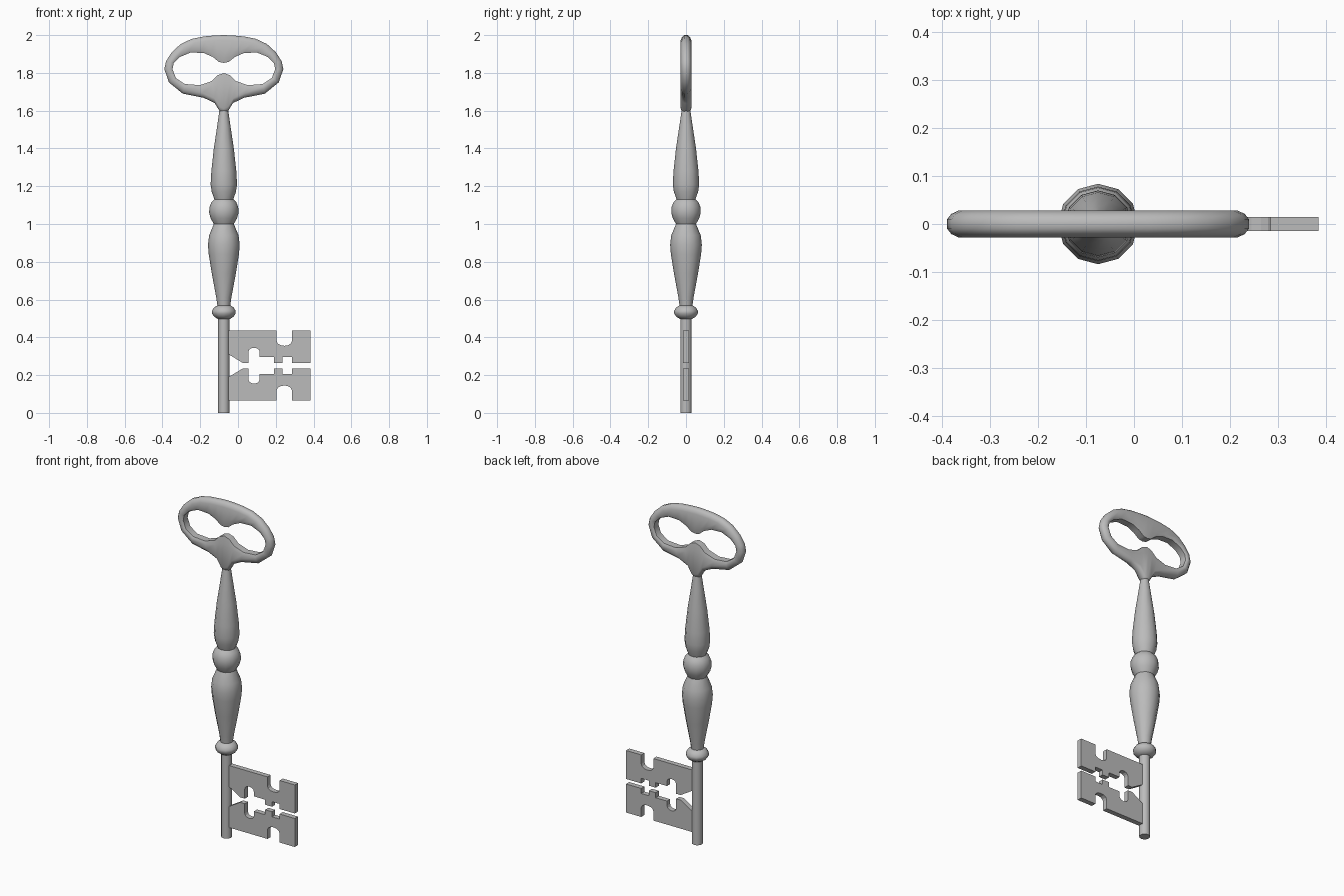
import bpy, bmesh, math
from mathutils import Vector

cube = bpy.data.objects.get("Cube")
if cube:
    bpy.data.objects.remove(cube, do_unlink=True)

AXIS = -0.075  # x of the shaft

steel = bpy.data.materials.new("grey steel")
steel.use_nodes = True
steel.diffuse_color = (0.5, 0.5, 0.5, 1)
steel.node_tree.nodes["Principled BSDF"].inputs["Base Color"].default_value = (0.5, 0.5, 0.5, 1)


def finish(name, bm, angle=None):
    bmesh.ops.recalc_face_normals(bm, faces=bm.faces)
    mesh = bpy.data.meshes.new(name)
    bm.to_mesh(mesh)
    bm.free()
    mesh.materials.append(steel)
    obj = bpy.data.objects.new(name, mesh)
    bpy.context.collection.objects.link(obj)
    if angle:
        bpy.ops.object.select_all(action='DESELECT')
        obj.select_set(True)
        bpy.context.view_layer.objects.active = obj
        bpy.ops.object.shade_smooth_by_angle(angle=math.radians(angle))
    return obj


def lathe(name, profile, sides=12):
    """Capped solid of revolution from (radius, height) pairs."""
    bm = bmesh.new()
    rings = []
    for r, z in profile:
        rings.append([bm.verts.new((AXIS + r * math.cos(a), r * math.sin(a), z))
                      for a in (2 * math.pi * i / sides for i in range(sides))])
    for lo, hi in zip(rings, rings[1:]):
        for i in range(sides):
            j = (i + 1) % sides
            bm.faces.new((lo[i], lo[j], hi[j], hi[i]))
    bm.faces.new(rings[0])
    bm.faces.new(rings[-1])
    return finish(name, bm, 40)


def arc(cx, cz, rx, rz, start, end, steps=6):
    return [(cx + rx * math.cos(math.radians(start + (end - start) * i / steps)),
             cz + rz * math.sin(math.radians(start + (end - start) * i / steps)))
            for i in range(steps + 1)]


# Turned stem
lathe("shaft", [(0.03, 0), (0.03, 0.52)])
lathe("collar", [(0.032, 0.497), (0.052, 0.51), (0.063, 0.527), (0.063, 0.54),
                 (0.052, 0.558), (0.032, 0.57)])
lathe("lower_baluster", [(0.033, 0.56), (0.04, 0.61), (0.064, 0.74), (0.08, 0.84),
                         (0.084, 0.89), (0.078, 0.94), (0.053, 1.0)])
lathe("middle_knob", [(0.05, 0.995), (0.07, 1.03), (0.078, 1.06), (0.076, 1.09),
                      (0.066, 1.115), (0.046, 1.135)])
lathe("upper_baluster", [(0.048, 1.125), (0.064, 1.17), (0.07, 1.21), (0.066, 1.28),
                         (0.053, 1.4), (0.035, 1.52), (0.022, 1.61), (0.018, 1.64)])

# Bow: (outer x, outer z, inner x, inner z) down one half, mirrored for the other
half = [(0, 2.0, 0, 1.853), (.048, 1.998, .026, 1.858), (.106, 1.993, .058, 1.884),
        (.17, 1.98, .106, 1.905), (.228, 1.953, .175, 1.908), (.275, 1.91, .233, 1.884),
        (.306, 1.862, .265, 1.852), (.315, 1.82, .272, 1.82), (.291, 1.75, .254, 1.773),
        (.217, 1.69, .206, 1.741), (.106, 1.668, .127, 1.735), (.048, 1.64, .063, 1.757),
        (.021, 1.595, .032, 1.788), (0, 1.585, 0, 1.799)]
loop = half + [(-a, b, -c, d) for a, b, c, d in half[-2:0:-1]]
bm = bmesh.new()
sections = []
for ox, oz, ix, iz in loop:
    out, inn = Vector((ox, 0, oz)), Vector((ix, 0, iz))
    width = (inn - out).length
    # half section as (distance inward, half thickness), mirrored front to back
    side = [(0, .01), (min(.01, .2 * width), .021), (min(.026, .55 * width), .028),
            (width * .8, .027), (width, .021)]
    outline = side + [(d, -y) for d, y in reversed(side)]
    ring = []
    for d, y in outline:
        p = out.lerp(inn, d / width)
        ring.append(bm.verts.new((AXIS + p.x, y, p.z)))
    sections.append(ring)
for k, ring in enumerate(sections):
    nxt = sections[(k + 1) % len(sections)]
    for i in range(len(ring)):
        j = (i + 1) % len(ring)
        bm.faces.new((ring[i], ring[j], nxt[j], nxt[i]))
finish("bow", bm, 50)

# Bit: one notched plate, mirrored about the slot between the two
plate = [(-.055, .435), (.205, .435)]
plate += arc(.245, .38, .04, .025, 180, 360)
plate += [(.285, .435), (.385, .435), (.385, .265), (.285, .265), (.285, .295),
          (.235, .295), (.235, .265), (.19, .265), (.19, .295), (.115, .295)]
plate += arc(.085, .323, .03, .022, 0, 180)
plate += [(.055, .265), (.025, .265), (-.055, .313)]
for name, flip in (("upper_bit", False), ("lower_bit", True)):
    bm = bmesh.new()
    face = bm.faces.new([bm.verts.new((x, -.015, .5 - z if flip else z)) for x, z in plate])
    new = bmesh.ops.extrude_face_region(bm, geom=[face])["geom"]
    bmesh.ops.translate(bm, vec=(0, .03, 0),
                        verts=[v for v in new if isinstance(v, bmesh.types.BMVert)])
    finish(name, bm)
